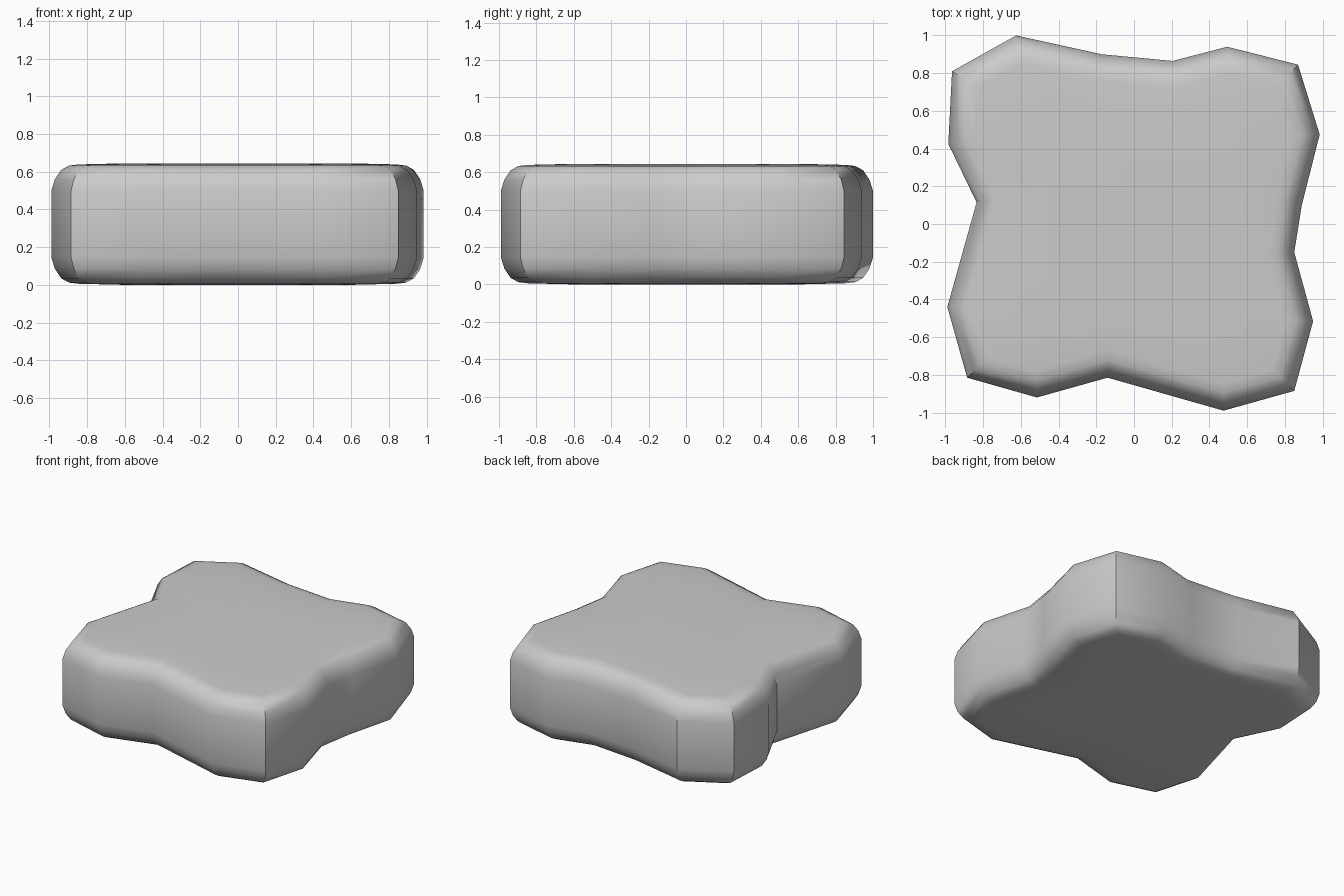
import bpy, bmesh, math
from mathutils import Vector

if "Cube" in bpy.data.objects:
    bpy.data.objects.remove(bpy.data.objects["Cube"])

# Plan outline of the slab, counter-clockwise
outline = [Vector(p) for p in (
    (-0.885, -0.815), (-0.515, -0.92), (-0.14, -0.815), (0.475, -0.99),
    (0.85, -0.885), (0.95, -0.515), (0.85, -0.15), (0.89, 0.10),
    (0.985, 0.475), (0.87, 0.845), (0.495, 0.94), (0.205, 0.865),
    (-0.17, 0.90), (-0.625, 1.0), (-0.965, 0.81), (-0.985, 0.425),
    (-0.835, 0.115), (-0.99, -0.44))]

# Rounded edge: inset from the outline, depth below the top
HEIGHT = 0.645
edge = [(0.14, 0.006), (0.09, 0.012), (0.05, 0.035), (0.018, 0.085), (0.0, 0.145)]


def inset(points, d):
    """Move every corner inwards along its mitre."""
    out = []
    n = len(points)
    for i, p in enumerate(points):
        a = (p - points[i - 1]).normalized()
        b = (points[(i + 1) % n] - p).normalized()
        na, nb = Vector((-a.y, a.x)), Vector((-b.y, b.x))
        out.append(p + (na + nb) * d / (1 + na.dot(nb)))
    return out


# Stacked rings from bottom to top
bm = bmesh.new()


def ring(points, z):
    return [bm.verts.new((p.x, p.y, z)) for p in points]


core = [p * 0.6 for p in outline]
rings = [ring(core, 0)]
rings += [ring(inset(outline, d), h) for d, h in edge]
rings += [ring(inset(outline, d), HEIGHT - h) for d, h in reversed(edge)]
rings.append(ring(core, HEIGHT))

for lo, hi in zip(rings, rings[1:]):
    for i in range(len(lo)):
        j = (i + 1) % len(lo)
        bm.faces.new((lo[i], lo[j], hi[j], hi[i]))
bm.faces.new(list(reversed(rings[0])))
bm.faces.new(rings[-1])
bmesh.ops.recalc_face_normals(bm, faces=bm.faces)

mesh = bpy.data.meshes.new("stone_slab")
bm.to_mesh(mesh)
bm.free()
slab = bpy.data.objects.new("stone_slab", mesh)
bpy.context.collection.objects.link(slab)

# Smooth shading that keeps the sharper corners
bpy.context.view_layer.objects.active = slab
slab.select_set(True)
bpy.ops.object.shade_smooth_by_angle(angle=math.radians(35))
